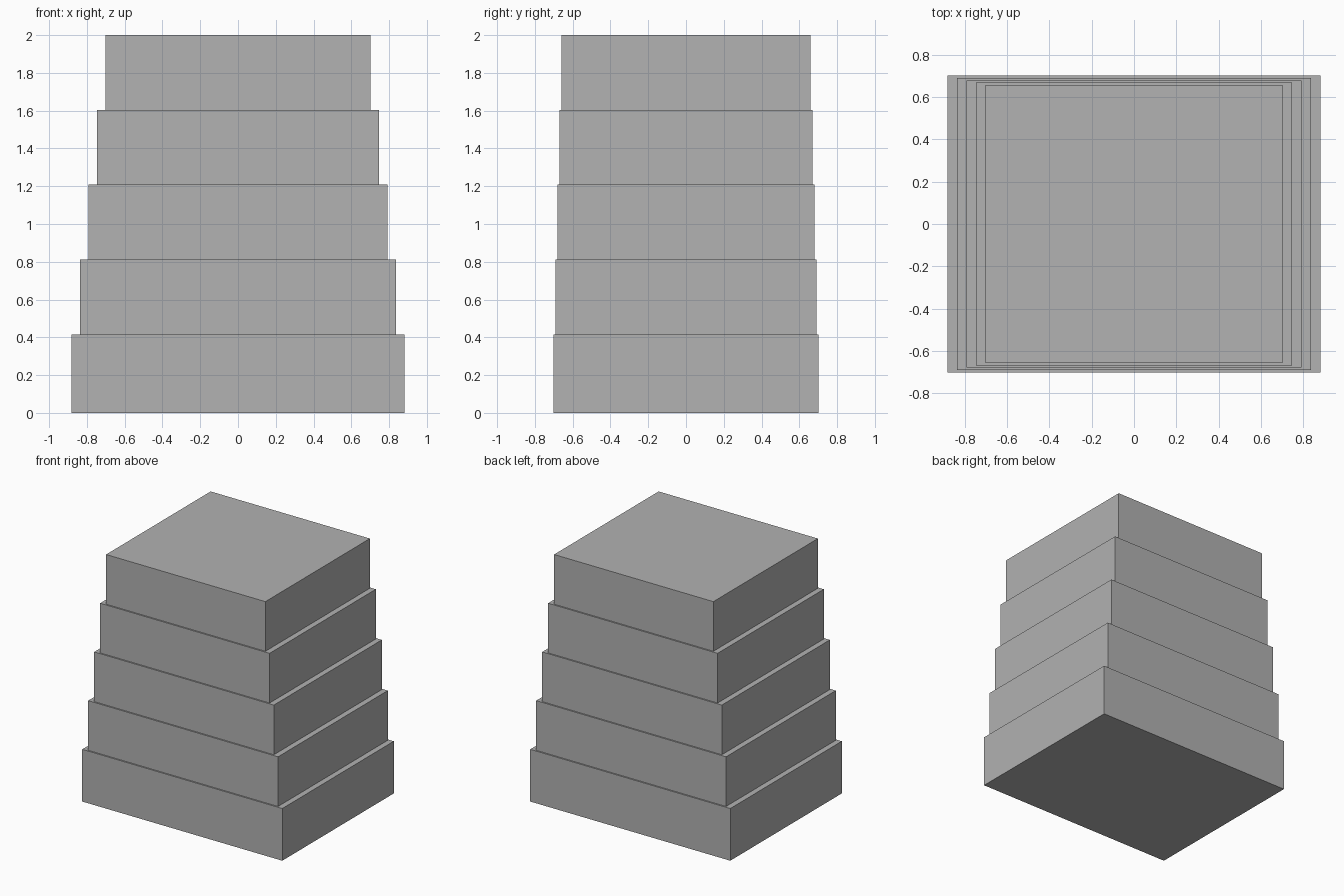
import bpy

if "Cube" in bpy.data.objects:
    bpy.data.objects.remove(bpy.data.objects["Cube"])

TIERS = 5
STEP = 0.396      # rise from one tier to the next
HEIGHT = 0.416    # each tier sinks slightly into the one below's top

grey = bpy.data.materials.new("plain grey")
grey.diffuse_color = (0.445, 0.445, 0.445, 1.0)
grey.use_nodes = True
grey.node_tree.nodes["Principled BSDF"].inputs["Base Color"].default_value = grey.diffuse_color


def box(name, size, z_bottom):
    """Flat-sided block centred on the z axis, standing on z_bottom."""
    bpy.ops.mesh.primitive_cube_add(size=1, location=(0, 0, z_bottom + size[2] / 2))
    obj = bpy.context.object
    obj.name = name
    obj.scale = size
    bpy.ops.object.transform_apply(location=False, rotation=False, scale=True)
    obj.data.materials.append(grey)
    return obj


# Stacked tiers, tapering more in width than in depth
for i in range(TIERS):
    half_x = 0.882 - 0.045 * i
    half_y = 0.702 - 0.011 * i
    box(f"tier_{i + 1}", (2 * half_x, 2 * half_y, HEIGHT), i * STEP)
